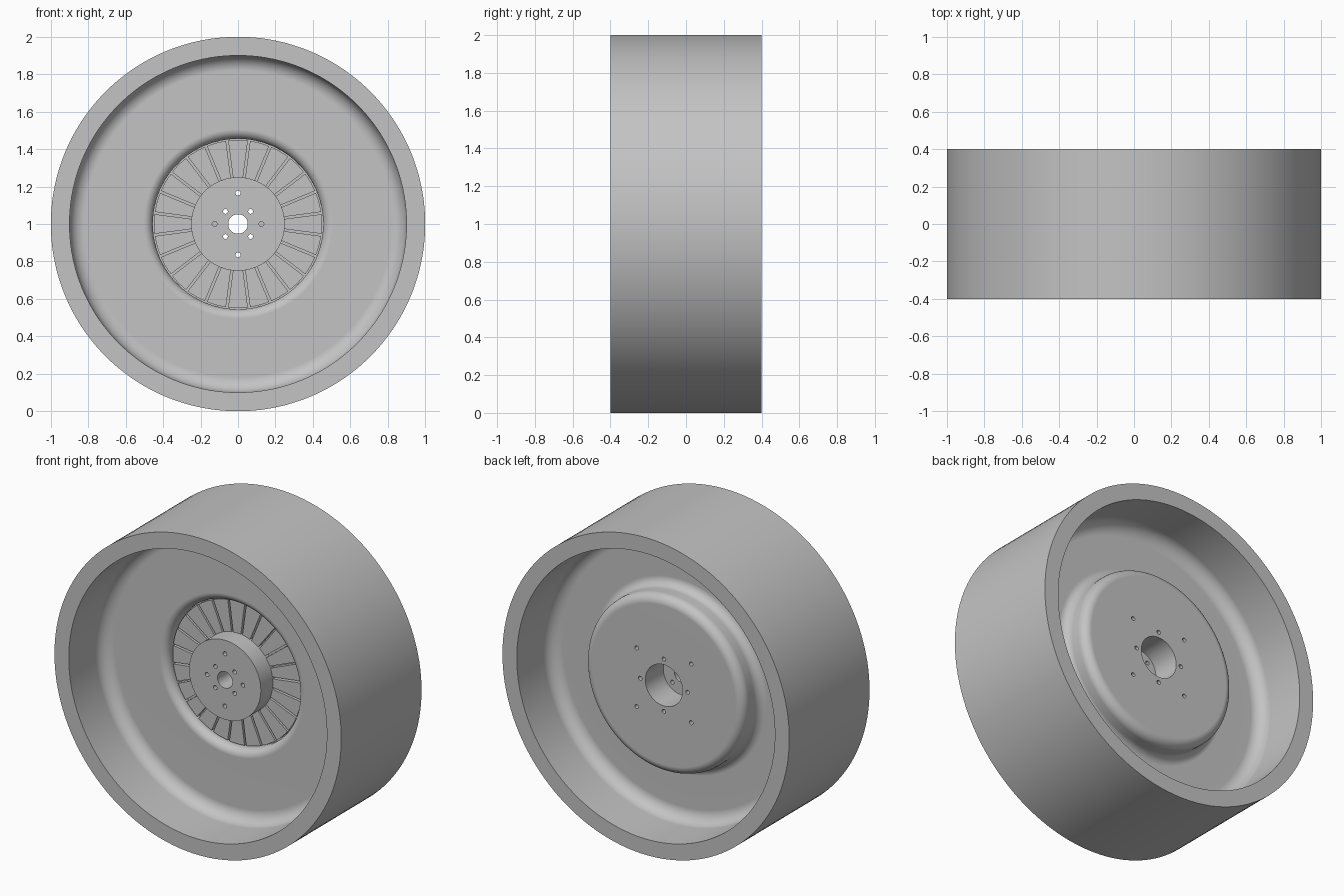
import bpy, bmesh, math
from mathutils import Matrix, Vector

if "Cube" in bpy.data.objects:
    bpy.data.objects.remove(bpy.data.objects["Cube"], do_unlink=True)

metal = bpy.data.materials.new("plain_grey")
metal.use_nodes = True
GREY = (0.55, 0.55, 0.55, 1)
metal.diffuse_color = GREY
metal.node_tree.nodes["Principled BSDF"].inputs["Base Color"].default_value = GREY

AXLE = Matrix.Translation((0, 0, 1))


def make_object(name, bm):
    bmesh.ops.recalc_face_normals(bm, faces=bm.faces)
    mesh = bpy.data.meshes.new(name)
    bm.to_mesh(mesh)
    bm.free()
    mesh.materials.append(metal)
    obj = bpy.data.objects.new(name, mesh)
    obj.matrix_world = AXLE
    bpy.context.collection.objects.link(obj)
    return obj


def rounded(corners, steps=8):
    """Turn (radius, y, fillet) corners into a closed profile with arcs."""
    points = []
    for i, (r, y, f) in enumerate(corners):
        p = Vector((r, y))
        if not f:
            points.append(p)
            continue
        a = (Vector(corners[i - 1][:2]) - p).normalized() * f
        b = (Vector(corners[(i + 1) % len(corners)][:2]) - p).normalized() * f
        for k in range(steps + 1):
            t = k / steps * math.pi / 2
            points.append(p + a * (1 - math.sin(t)) + b * (1 - math.cos(t)))
    return points


def lathe(name, corners, segments=144):
    bm = bmesh.new()
    profile = rounded(corners)
    rings = []
    for s in range(segments):
        a = 2 * math.pi * s / segments
        rings.append([bm.verts.new((p.x * math.cos(a), p.y, p.x * math.sin(a))) for p in profile])
    n = len(profile)
    for s in range(segments):
        here, there = rings[s], rings[(s + 1) % segments]
        for i in range(n):
            j = (i + 1) % n
            bm.faces.new((here[i], here[j], there[j], there[i]))
    return make_object(name, bm)


def smooth(obj):
    bpy.ops.object.select_all(action="DESELECT")
    obj.select_set(True)
    bpy.context.view_layer.objects.active = obj
    bpy.ops.object.shade_smooth_by_angle(angle=math.radians(30))
    mod = obj.modifiers.new("flat_face_normals", "WEIGHTED_NORMAL")
    mod.keep_sharp = True


# Wheel body: rim, web, rear boss, front hub and stepped bore in one turning
RIM, HALF, WEB = 0.9, 0.4, 0.06
BOSS, BACK, FLOOR, HUB = 0.555, 0.22, 0.02, -0.13
RECESS, PANEL = 0.455, -0.01
body = lathe("wheel_body", [
    (1, -HALF, 0), (1, HALF, 0),
    (RIM, HALF, 0), (RIM, WEB, 0.08),
    (BOSS, WEB, 0.055), (BOSS, BACK, 0.055),
    (0.13, BACK, 0), (0.13, 0.04, 0),
    (0.052, 0.04, 0), (0.052, HUB, 0),
    (0.25, HUB, 0), (0.25, FLOOR, 0),
    (RECESS, FLOOR, 0), (RECESS, -WEB, 0.0499),
    (RIM, -WEB, 0.08), (RIM, -HALF, 0),
])

# Bolt holes: (x, z, start y, end y)
holes = [(0, s * 0.165, HUB - 0.05, BACK + 0.05) for s in (-1, 1)]
for s in (-1, 1):
    holes.append((s * 0.125, 0, HUB - 0.05, 0.03))
    holes.append((s * 0.165, 0, 0.12, BACK + 0.05))
    for t in (-1, 1):
        holes.append((s * 0.067, t * 0.067, HUB - 0.05, 0.06))
        holes.append((s * 0.19, t * 0.185, 0.12, BACK + 0.05))
bm = bmesh.new()
for x, z, y0, y1 in holes:
    place = Matrix.Translation((x, (y0 + y1) / 2, z)) @ Matrix.Rotation(math.pi / 2, 4, "X")
    bmesh.ops.create_cone(bm, cap_ends=True, segments=16, radius1=0.013, radius2=0.013,
                          depth=y1 - y0, matrix=place)
cutter = make_object("bolt_hole_cutter", bm)
cutter.hide_render = True
mod = body.modifiers.new("bolt_holes", "BOOLEAN")
mod.object = cutter
mod.solver = "EXACT"
bpy.context.view_layer.objects.active = body
bpy.ops.object.modifier_apply(modifier=mod.name)
bpy.data.objects.remove(cutter, do_unlink=True)
smooth(body)

# Ring of segment panels around the hub, with narrow even gaps between them
COUNT, GAP, STEPS = 24, 0.006, 6
bm = bmesh.new()
for i in range(COUNT):
    mid = 2 * math.pi * i / COUNT
    half = math.pi / COUNT
    outline = []
    for r, order in ((0.249, 1), (0.448, -1)):
        reach = half - GAP / r
        for k in range(STEPS + 1):
            a = mid + order * reach * (2 * k / STEPS - 1)
            outline.append((r * math.cos(a), r * math.sin(a)))
    front = [bm.verts.new((x, PANEL, z)) for x, z in outline]
    back = [bm.verts.new((x, FLOOR + 0.005, z)) for x, z in outline]
    bm.faces.new(front)
    bm.faces.new(back[::-1])
    for k in range(len(outline)):
        j = (k + 1) % len(outline)
        bm.faces.new((front[k], front[j], back[j], back[k]))
panels = make_object("hub_panels", bm)
smooth(panels)
